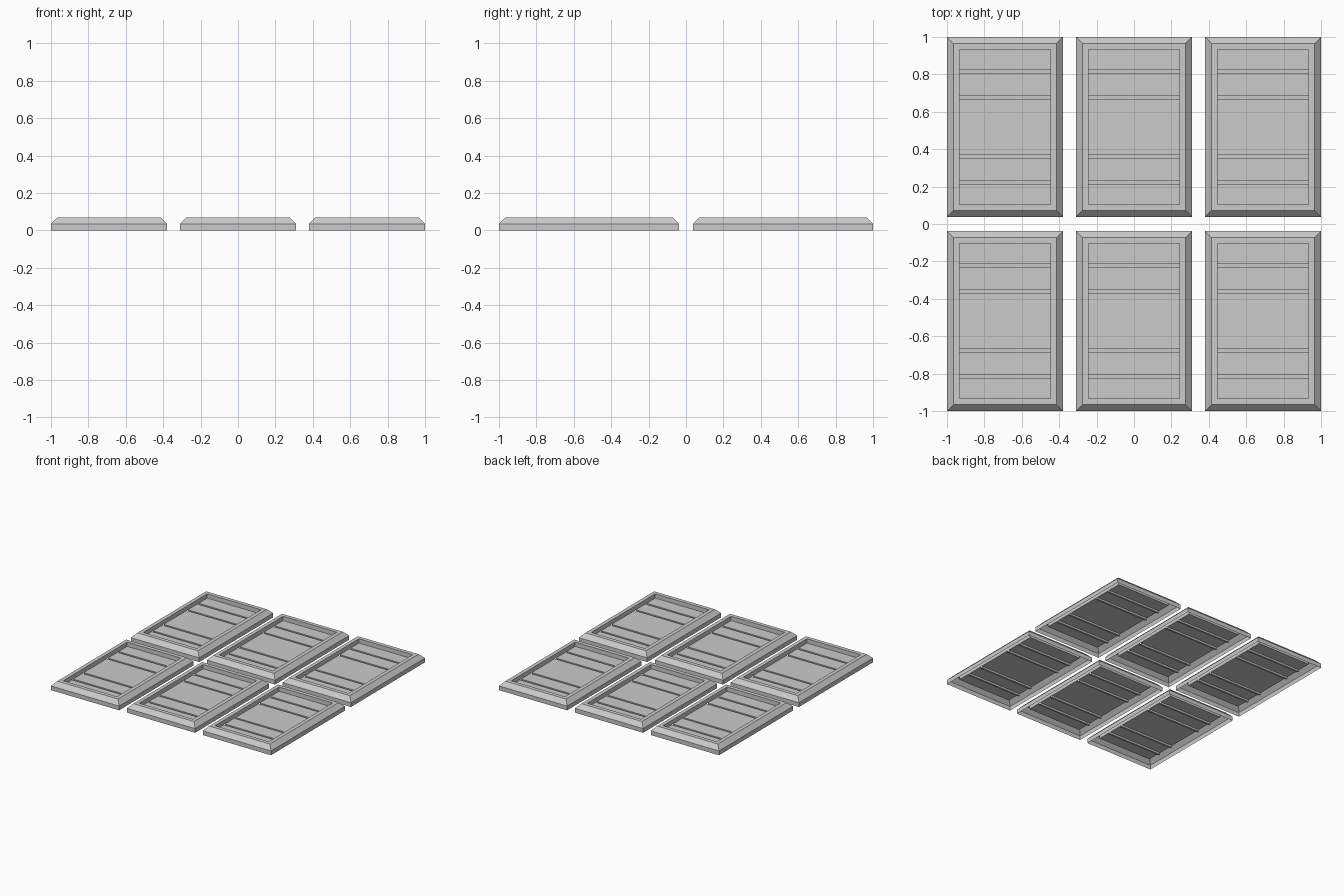
import bpy, bmesh

if "Cube" in bpy.data.objects:
    bpy.data.objects.remove(bpy.data.objects["Cube"])

W, L = 0.62, 0.962          # panel footprint
FLOOR = 0.035               # height of the recessed field


def panel(name, cx, cy):
    # Open-bottomed tray: outer wall, chamfer, flat rim, inner wall, field
    bm = bmesh.new()
    rings = []
    for inset, z in [(0, 0), (0, 0.035), (0.034, 0.07), (0.066, 0.07), (0.066, FLOOR)]:
        x, y = W / 2 - inset, L / 2 - inset
        rings.append([bm.verts.new((cx + sx * x, cy + sy * y, z))
                      for sx, sy in ((-1, -1), (1, -1), (1, 1), (-1, 1))])
    for a, b in zip(rings, rings[1:]):
        for i in range(4):
            j = (i + 1) % 4
            bm.faces.new((a[i], a[j], b[j], b[i]))

    # Field with four narrow grooves across it
    prof = [(-L / 2 + 0.066, FLOOR)]
    for c in (-0.296, -0.157, 0.157, 0.296):
        a, b = c - 0.008, c + 0.008
        prof += [(a, FLOOR), (a, FLOOR - 0.015), (b, FLOOR - 0.015), (b, FLOOR)]
    prof.append((L / 2 - 0.066, FLOOR))
    x = W / 2 - 0.066
    rows = [[bm.verts.new((cx + s * x, cy + y, z)) for s in (-1, 1)] for y, z in prof]
    for a, b in zip(rows, rows[1:]):
        bm.faces.new((a[0], a[1], b[1], b[0]))
    bmesh.ops.remove_doubles(bm, verts=bm.verts, dist=1e-5)
    me = bpy.data.meshes.new(name)
    bm.to_mesh(me)
    bm.free()
    bpy.context.collection.objects.link(bpy.data.objects.new(name, me))


# Two rows of three panels
for r, cy in enumerate((-0.519, 0.519)):
    for c, cx in enumerate((-0.69, 0, 0.69)):
        panel(f"panel_{r + 1}_{c + 1}", cx, cy)
